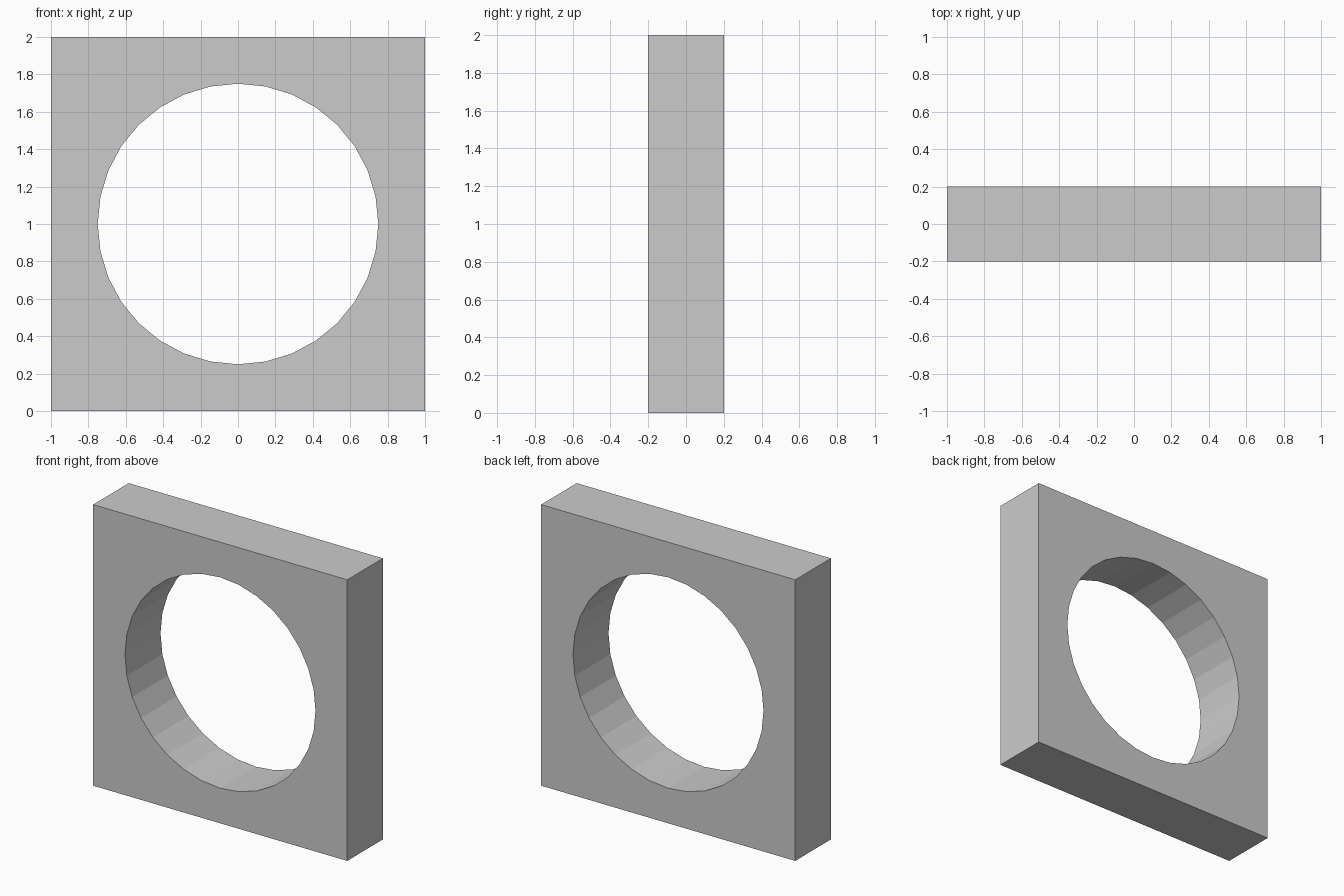
import bpy, bmesh, math

if "Cube" in bpy.data.objects:
    bpy.data.objects.remove(bpy.data.objects["Cube"])

SIDES = 32
HOLE_RADIUS = 0.75
HALF_WIDTH = 1.0
HALF_DEPTH = 0.2
CENTRE_Z = 1.0

bm = bmesh.new()


def ring(y, square):
    """Points at equal angles, on the hole or pushed out to the square edge."""
    verts = []
    for i in range(SIDES):
        a = 2 * math.pi * i / SIDES
        c, s = math.cos(a), math.sin(a)
        r = HALF_WIDTH / max(abs(c), abs(s)) if square else HOLE_RADIUS
        verts.append(bm.verts.new((r * c, y, CENTRE_Z + r * s)))
    return verts


# Closed loop of rings: front outer, front hole, back hole, back outer
rings = [ring(-HALF_DEPTH, True), ring(-HALF_DEPTH, False),
         ring(HALF_DEPTH, False), ring(HALF_DEPTH, True)]
for k in range(4):
    a, b = rings[k], rings[(k + 1) % 4]
    for i in range(SIDES):
        j = (i + 1) % SIDES
        bm.faces.new((a[i], a[j], b[j], b[i]))

bmesh.ops.recalc_face_normals(bm, faces=bm.faces)

# Square frame with a round opening, flat shaded
mesh = bpy.data.meshes.new("square_frame")
bm.to_mesh(mesh)
bm.free()
frame = bpy.data.objects.new("square_frame", mesh)
bpy.context.collection.objects.link(frame)
